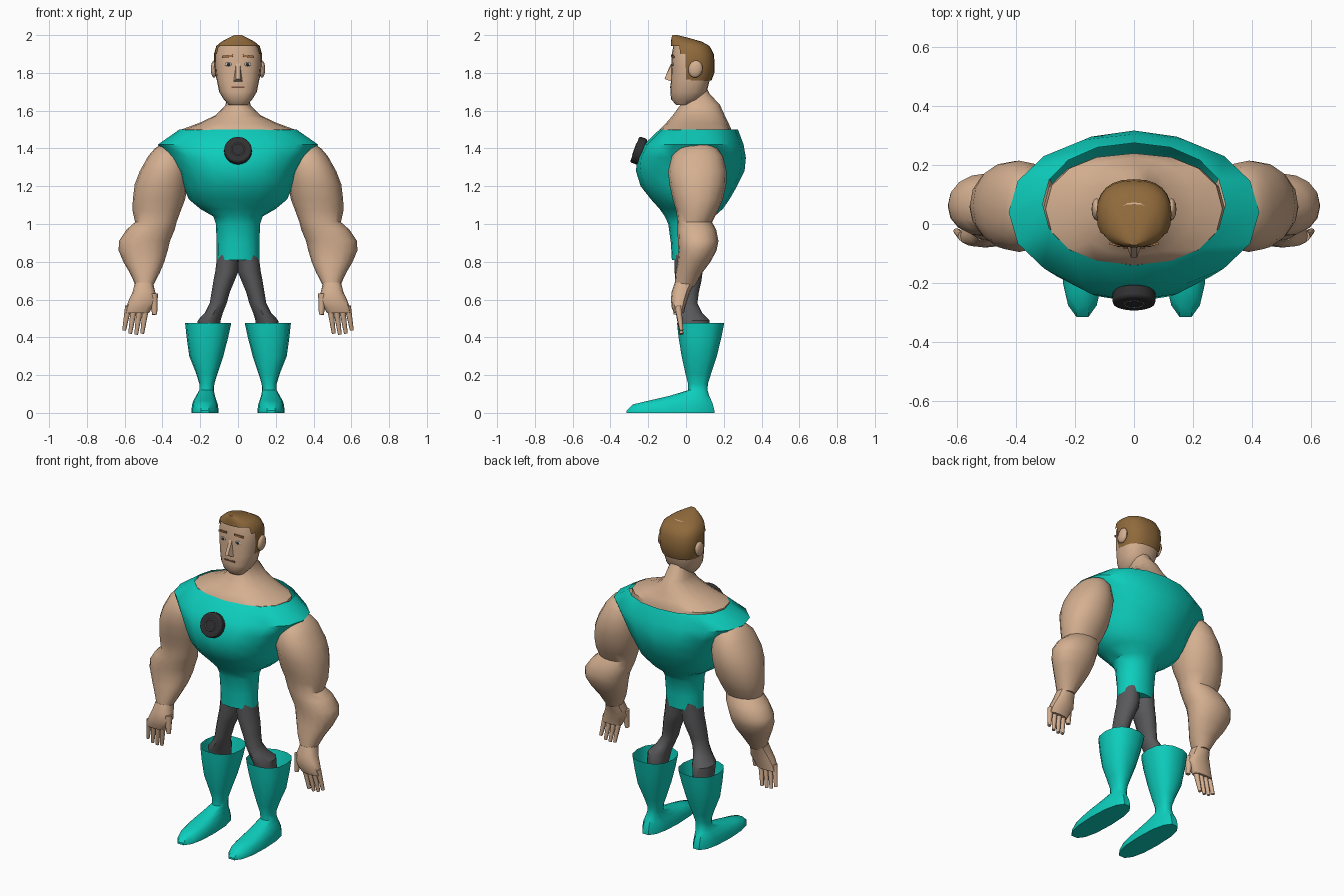
import bpy, bmesh, math
from mathutils import Vector

if "Cube" in bpy.data.objects:
    bpy.data.objects.remove(bpy.data.objects["Cube"])


def material(name, rgb):
    m = bpy.data.materials.new(name)
    m.diffuse_color = (*rgb, 1)
    m.use_nodes = True
    m.node_tree.nodes["Principled BSDF"].inputs["Base Color"].default_value = m.diffuse_color
    return m


TEAL = material("teal suit", (0.004, 0.62, 0.51))
SKIN = material("skin", (0.66, 0.43, 0.28))
HAIR = material("brown hair", (0.28, 0.145, 0.045))
GREY = material("dark grey trousers", (0.1, 0.1, 0.105))
BLACK = material("black badge", (0.03, 0.03, 0.032))
RING = material("grey ring", (0.16, 0.16, 0.16))
WHITE = material("eye white", (0.6, 0.58, 0.54))
BROW = material("ginger brow", (0.36, 0.16, 0.06))
MOUTH = material("mouth brown", (0.2, 0.08, 0.05))


def finish(ob, name, mat, mirror=False, angle=40):
    """Name, colour, bake the transform, smooth and optionally mirror an object."""
    ob.name = ob.data.name = name
    ob.data.materials.clear()
    ob.data.materials.append(mat)
    ob.data.transform(ob.matrix_basis)
    ob.matrix_basis.identity()
    bpy.ops.object.select_all(action='DESELECT')
    ob.select_set(True)
    bpy.context.view_layer.objects.active = ob
    bpy.ops.object.shade_smooth_by_angle(angle=math.radians(angle))
    if mirror:
        ob.modifiers.new("mirror", 'MIRROR').use_mirror_merge = False
    return ob


def from_bmesh(bm, name, mat, mirror=False, angle=40):
    bmesh.ops.recalc_face_normals(bm, faces=bm.faces[:])
    me = bpy.data.meshes.new(name)
    bm.to_mesh(me)
    bm.free()
    ob = bpy.data.objects.new(name, me)
    bpy.context.collection.objects.link(ob)
    return finish(ob, name, mat, mirror, angle)


def loft(name, mat, rings, n=16, p=2.0, top=True, bottom=True, mirror=False, keep=None, angle=40):
    """Skin horizontal super-ellipse rings given as (z, x0, x1, y0, y1)."""
    bm = bmesh.new()
    loops = []
    for z, x0, x1, y0, y1 in rings:
        loop = []
        for i in range(n):
            a = 2 * math.pi * i / n
            c, s = math.cos(a), math.sin(a)
            u = math.copysign(abs(c) ** (2 / p), c)
            v = math.copysign(abs(s) ** (2 / p), s)
            loop.append(bm.verts.new(((x0 + x1) / 2 + u * (x1 - x0) / 2,
                                      (y0 + y1) / 2 + v * (y1 - y0) / 2, z)))
        loops.append(loop)
    for a, b in zip(loops, loops[1:]):
        for i in range(n):
            j = (i + 1) % n
            bm.faces.new((a[i], a[j], b[j], b[i]))
    if top:
        bm.faces.new(loops[0])
    if bottom:
        bm.faces.new(loops[-1])
    if keep:
        cut = [f for f in bm.faces if not keep(f.calc_center_median())]
        bmesh.ops.delete(bm, geom=cut, context='FACES')
    return from_bmesh(bm, name, mat, mirror, angle)


def sym(rings):
    """Rings centred on x = 0, given as (z, half width, y0, y1)."""
    return [(z, -w, w, a, b) for z, w, a, b in rings]


def finger(name, a, b, r0, r1):
    a, b = Vector(a), Vector(b)
    bpy.ops.mesh.primitive_cone_add(vertices=8, radius1=r0, radius2=r1, depth=(b - a).length,
                                    location=(a + b) / 2,
                                    rotation=(b - a).to_track_quat('Z', 'Y').to_euler())
    finish(bpy.context.object, name, SKIN, True, 50)


def ball(name, mat, loc, size, rot=(0, 0, 0)):
    bpy.ops.mesh.primitive_uv_sphere_add(segments=12, ring_count=8, location=loc, rotation=rot)
    bpy.context.object.scale = size
    finish(bpy.context.object, name, mat, True, 60)


def block(name, mat, loc, size, rot=(0, 0, 0), mirror=False):
    bpy.ops.mesh.primitive_cube_add(size=1, location=loc, rotation=rot)
    bpy.context.object.scale = size
    finish(bpy.context.object, name, mat, mirror)


# Off-the-shoulder top with an open neckline
loft("suit_top", TEAL, sym([
    (1.50, .31, -.14, .275), (1.42, .425, -.225, .305), (1.35, .365, -.258, .317),
    (1.28, .32, -.265, .31), (1.20, .29, -.24, .27), (1.13, .26, -.185, .23),
    (1.08, .2, -.14, .195), (1.04, .13, -.112, .15), (1.0, .117, -.094, .12),
    (.9, .113, -.08, .105), (.81, .113, -.075, .1)]), p=2.1, top=False)

# Upper chest, sloping shoulders and neck
loft("chest_and_neck", SKIN, sym([
    (1.74, .055, -.01, .1), (1.69, .058, -.012, .125), (1.63, .066, -.03, .18),
    (1.575, .12, -.07, .205), (1.535, .205, -.105, .225), (1.50, .30, -.138, .24),
    (1.44, .31, -.15, .24)]), p=2.2)

# Arms: shoulder, biceps, elbow, forearm, wrist
loft("arm", SKIN, [
    (1.425, .32, .405, .01, .12), (1.40, .29, .44, -.035, .165), (1.36, .27, .475, -.075, .195),
    (1.28, .26, .52, -.095, .215), (1.21, .265, .547, -.088, .213), (1.13, .28, .557, -.07, .195),
    (1.07, .303, .558, -.052, .17), (1.01, .325, .545, -.045, .138), (.97, .335, .59, -.045, .16),
    (.91, .36, .63, -.043, .172), (.86, .372, .632, -.04, .162), (.8, .39, .607, -.045, .13),
    (.74, .415, .572, -.055, .085), (.67, .452, .54, -.06, .045)], p=2.15, mirror=True)

# Hands
loft("palm", SKIN, [
    (.69, .45, .545, -.06, .045), (.64, .438, .558, -.076, .022), (.60, .43, .577, -.08, .008),
    (.56, .452, .592, -.076, -.004), (.53, .47, .598, -.065, -.01)], n=12, p=2.6, mirror=True)
for i in range(4):
    finger(f"finger_{i + 1}", (.487 + .031 * i, -.042, .565),
           (.507 + .032 * i, -.024, (.42, .415, .42, .437)[i]), .018, .010)
finger("thumb", (.448, -.045, .63), (.441, -.052, .52), .024, .013)

# Trousers, swelling behind the knee
loft("leg", GREY, [
    (.85, -.005, .108, -.062, .09), (.75, -.003, .12, -.06, .088), (.70, .018, .13, -.058, .082),
    (.64, .043, .14, -.054, .068), (.58, .06, .15, -.05, .06), (.53, .08, .175, -.048, .085),
    (.49, .092, .213, -.045, .125), (.42, .1, .215, -.02, .125), (.3, .11, .21, .0, .12)],
     n=12, mirror=True)

# Flared boots with open cuffs and long flat feet
loft("boot", TEAL, [
    (.475, .036, .28, -.05, .205), (.40, .052, .272, -.042, .19), (.30, .078, .258, -.025, .165),
    (.21, .108, .222, -.005, .135), (.155, .125, .205, .01, .117), (.12, .128, .205, .01, .115),
    (.09, .122, .222, -.09, .125), (.065, .114, .236, -.2, .138), (.045, .107, .243, -.285, .147),
    (.012, .103, .247, -.32, .155), (0, .103, .247, -.32, .155)], n=14, p=2.4, top=False, mirror=True)

# Head
loft("head", SKIN, sym([
    (1.97, .06, -.04, .07), (1.95, .1, -.066, .11), (1.90, .12, -.075, .135),
    (1.83, .12, -.077, .135), (1.76, .112, -.08, .125), (1.70, .1, -.083, .11),
    (1.66, .076, -.079, .08), (1.63, .048, -.052, .03)]), n=20, p=2.4)

# Hair cap rising to a front quiff, cut back from the face
loft("hair", HAIR, sym([
    (2.0, .018, -.072, -.045), (1.985, .05, -.077, .015), (1.965, .088, -.08, .085),
    (1.942, .115, -.08, .125), (1.90, .127, -.08, .147), (1.85, .127, -.08, .152),
    (1.80, .122, -.078, .15), (1.76, .112, -.07, .135)]), n=24, p=2.4, bottom=False,
     keep=lambda c: c.z > 1.94 or c.y > (-.02 if c.z > 1.9 else .005))

# Nose
bm = bmesh.new()
for co in ((-.01, -.07, 1.86), (.01, -.07, 1.86), (-.026, -.07, 1.752), (.026, -.07, 1.752),
           (-.01, -.114, 1.768), (.01, -.114, 1.768), (0, -.086, 1.835)):
    bm.verts.new(co)
bmesh.ops.convex_hull(bm, input=bm.verts[:])
from_bmesh(bm, "nose", SKIN)

# Ears, eyes, brows, mouth
ball("ear", SKIN, (.127, .05, 1.82), (.017, .038, .046), (math.radians(-12), 0, 0))
ball("eye", WHITE, (.051, -.071, 1.845), (.019, .005, .010))
ball("pupil", BLACK, (.051, -.075, 1.845), (.008, .003, .008))
block("eyebrow", BROW, (.055, -.071, 1.888), (.058, .008, .011),
      (0, math.radians(6), math.radians(10)), True)
block("mouth", MOUTH, (0, -.080, 1.724), (.07, .008, .009))

# Round chest badge leaning back with the chest
tilt = math.radians(70)
normal = Vector((0, -math.sin(tilt), math.cos(tilt)))
centre = Vector((0, -.25, 1.388))
bpy.ops.mesh.primitive_cylinder_add(vertices=20, radius=.073, depth=.046, location=centre,
                                    rotation=(tilt, 0, 0))
badge = finish(bpy.context.object, "badge", BLACK)
bevel = badge.modifiers.new("bevel", 'BEVEL')
bevel.width, bevel.segments = .009, 2
bpy.ops.mesh.primitive_torus_add(major_radius=.034, minor_radius=.003, major_segments=12,
                                 minor_segments=4, location=centre + normal * .023,
                                 rotation=(tilt, 0, 0))
finish(bpy.context.object, "badge_ring", RING)
